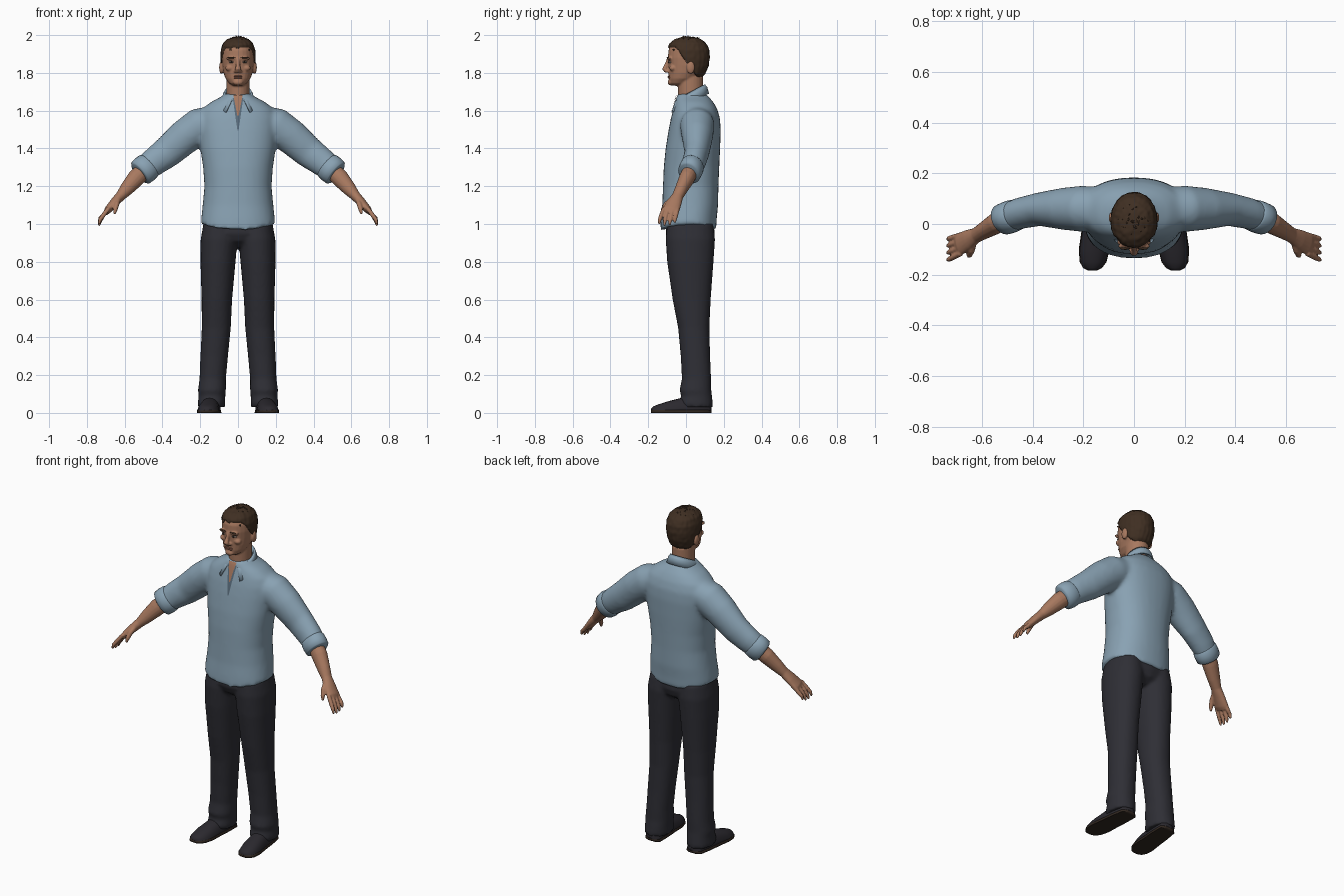
import bpy, bmesh, math, random
from mathutils import Vector, Matrix, noise

if "Cube" in bpy.data.objects:
    bpy.data.objects.remove(bpy.data.objects["Cube"])
random.seed(4)


def material(name, r, g, b):
    m = bpy.data.materials.new(name)
    m.use_nodes = True
    m.diffuse_color = (r, g, b, 1)
    node = m.node_tree.nodes["Principled BSDF"]
    node.inputs["Base Color"].default_value = (r, g, b, 1)
    node.inputs["Roughness"].default_value = 0.8
    return m


SHIRT = material("shirt blue", 0.25, 0.36, 0.45)
SHADE = material("shirt opening", 0.10, 0.15, 0.20)
SKIN = material("skin", 0.39, 0.19, 0.115)
LIPS = material("lips", 0.29, 0.12, 0.08)
HAIR = material("hair brown", 0.05, 0.028, 0.016)
WHITE = material("eye white", 0.40, 0.34, 0.30)
IRIS = material("eye dark", 0.02, 0.014, 0.01)
CLOTH = material("trousers dark", 0.028, 0.028, 0.036)
LEATHER = material("shoe dark", 0.024, 0.022, 0.028)
SOLE = material("sole brown", 0.03, 0.02, 0.014)


def loft(bm, rings, n=24, power=1.0):
    """Skin a list of (centre, u axis, v axis) rings and cap both ends."""
    rows = []
    for c, u, v in rings:
        row = []
        for i in range(n):
            a = math.tau * i / n
            cx, sy = math.cos(a), math.sin(a)
            cx = math.copysign(abs(cx) ** power, cx)
            sy = math.copysign(abs(sy) ** power, sy)
            row.append(bm.verts.new(c + u * cx + v * sy))
        rows.append(row)
    for p, q in zip(rows, rows[1:]):
        for i in range(n):
            j = (i + 1) % n
            bm.faces.new((p[i], p[j], q[j], q[i]))
    bm.faces.new(rows[0])
    bm.faces.new(rows[-1])
    return [v for row in rows for v in row]


def tube(bm, pts, ref=(0, 1, 0), side=1, n=16):
    """Limb through (x, y, z, thickness, width) points."""
    cs = [Vector((p[0] * side, p[1], p[2])) for p in pts]
    rings = []
    for i, p in enumerate(pts):
        t = (cs[min(i + 1, len(cs) - 1)] - cs[max(i - 1, 0)]).normalized()
        v = Vector(ref)
        v = (v - t * v.dot(t)).normalized()
        rings.append((cs[i], t.cross(v) * p[3], v * p[4]))
    return loft(bm, rings, n)


def stack(bm, rows, side=1, power=1.0, n=24):
    """Level rings from (z, centre x, front y, back y, half width)."""
    return loft(bm, [(Vector((x * side, (f + b) / 2, z)), Vector((w, 0, 0)),
                      Vector((0, (b - f) / 2, 0))) for z, x, f, b, w in rows], n, power)


def ball(bm, pos, radii, seg=16):
    m = Matrix.Translation(pos) @ Matrix.Diagonal((*radii, 1))
    bmesh.ops.create_uvsphere(bm, u_segments=seg, v_segments=seg // 2 + 2, radius=1, matrix=m)


def finish(name, bm, mat, voxel=0, smooth=0):
    """Turn a bmesh into an object, optionally fusing its overlapping parts."""
    bmesh.ops.recalc_face_normals(bm, faces=bm.faces)
    me = bpy.data.meshes.new(name)
    bm.to_mesh(me)
    bm.free()
    me.materials.append(mat)
    for p in me.polygons:
        p.use_smooth = True
    ob = bpy.data.objects.new(name, me)
    bpy.context.collection.objects.link(ob)
    if voxel:
        r = ob.modifiers.new("fuse", 'REMESH')
        r.mode, r.voxel_size, r.use_smooth_shade = 'VOXEL', voxel, True
        s = ob.modifiers.new("soften", 'SMOOTH')
        s.factor, s.iterations = 0.5, smooth
    return ob


# Shirt: torso and sleeves fused
bm = bmesh.new()
torso = stack(bm, [(0.965, 0, -.137, .160, .198), (1.03, 0, -.133, .163, .195),
                   (1.10, 0, -.126, .170, .187), (1.20, 0, -.122, .172, .178),
                   (1.30, 0, -.118, .176, .185), (1.40, 0, -.108, .181, .200),
                   (1.50, 0, -.092, .184, .210), (1.56, 0, -.080, .180, .210),
                   (1.61, 0, -.067, .165, .190), (1.645, 0, -.058, .145, .145),
                   (1.675, 0, -.050, .120, .088), (1.69, 0, -.044, .105, .070)], power=0.88, n=32)
for v in torso:
    if v.co.z < 0.97:  # curved hem
        v.co.z += 0.035 * (v.co.x / 0.2) ** 2
for s in (1, -1):
    tube(bm, [(.10, .06, 1.565, .07, .08), (.20, .06, 1.52, .098, .092),
              (.28, .06, 1.463, .093, .083), (.375, .058, 1.38, .084, .066),
              (.45, .042, 1.325, .075, .062), (.50, .025, 1.285, .066, .057)], side=s, n=24)
shirt = finish("shirt", bm, SHIRT, 0.011, 9)

# Rolled sleeve cuffs
bm = bmesh.new()
for s in (1, -1):
    tube(bm, [(.466, .037, 1.314, .066, .056), (.474, .034, 1.307, .074, .063),
              (.495, .026, 1.289, .076, .064), (.516, .018, 1.271, .073, .062),
              (.522, .015, 1.266, .062, .052)], side=s, n=24)
finish("sleeve_cuffs", bm, SHIRT)

# Collar: folded band that is high at the nape and ends in two points
bm = bmesh.new()
rows = []
for i in range(33):
    a = math.radians(-166 + 332 * i / 32)
    f = (1 + math.cos(a)) / 2
    g = 1 - f
    x, y, z = math.sin(a), math.cos(a), 1.665 + 0.075 * f
    tip = math.copysign(0.045 * g ** 5, a)
    rows.append([bm.verts.new(p) for p in (
        (.062 * x, .028 + .064 * y, z - .04), (.069 * x, .028 + .072 * y, z),
        (.079 * x + tip * .4, .03 + .083 * y - .008 * g, z - .016),
        (.090 * x + tip, .03 + .092 * y - .018 * g * g, z - .05 - .025 * g * g))])
for p, q in zip(rows, rows[1:]):
    for k in range(3):
        bm.faces.new((p[k], p[k + 1], q[k + 1], q[k]))
collar = finish("collar", bm, SHIRT)
collar.modifiers.new("cloth", 'SOLIDIFY').thickness = 0.006


# Open neck: thin tapering plates laid on the shirt
def neck_plate(name, top, bottom, w0, w1, mat, lift):
    b = bmesh.new()
    bmesh.ops.create_grid(b, x_segments=6, y_segments=14, size=0.5)
    for v in b.verts:
        t = v.co.y + 0.5
        z = bottom + (top - bottom) * t
        v.co = (v.co.x * (w1 + (w0 - w1) * t), -0.09 + 0.25 * (z - 1.5), z)
    w = finish(name, b, mat).modifiers.new("lay", 'SHRINKWRAP')
    w.target, w.offset, w.wrap_mode = shirt, lift, 'ABOVE_SURFACE'


neck_plate("shirt_slit", 1.665, 1.495, 0.055, 0.006, SHADE, 0.003)
neck_plate("open_chest", 1.68, 1.57, 0.048, 0.006, SKIN, 0.006)

# Trousers: hips and two legs fused
bm = bmesh.new()
stack(bm, [(1.02, 0, -.10, .145, .182), (.95, 0, -.108, .152, .192),
           (.91, 0, -.09, .14, .15), (.88, 0, -.05, .10, .08)])
for s in (1, -1):
    stack(bm, [(1.0, .098, -.10, .145, .085), (.92, .10, -.108, .154, .098),
               (.80, .106, -.10, .146, .093), (.60, .112, -.071, .131, .081),
               (.45, .115, -.042, .124, .077), (.30, .126, -.028, .128, .073),
               (.18, .134, -.022, .133, .070), (.12, .138, -.034, .134, .074),
               (.09, .138, -.026, .138, .071), (.05, .140, -.038, .142, .073),
               (.03, .140, -.028, .142, .071)], side=s, power=0.92)
finish("trousers", bm, CLOTH, 0.010, 4)


# Shoes: half-round uppers over flat soles
def shoes(name, grow, low, high, mat):
    b = bmesh.new()
    for s in (1, -1):
        rings = []
        for y, w, h in ((.136, .02, .04), (.12, .046, .07), (.05, .052, .085), (-.03, .054, .078),
                        (-.10, .058, .060), (-.15, .050, .044), (-.174, .034, .034), (-.184, .014, .024)):
            x = 0.148 - 0.09 * y
            rings.append((Vector((x * s, y, 0)), Vector((w + grow, 0, 0)), Vector((0, 0, h))))
        for v in loft(b, rings, 24, 0.85):
            v.co.z = min(max(v.co.z, low), high)
    ob = finish(name, b, mat)
    ob.data.shade_smooth()


shoes("shoe_uppers", 0, 0.012, 1, LEATHER)
shoes("shoe_soles", 0.003, 0, 0.014, SOLE)

# Forearms and hands
bm = bmesh.new()
for s in (1, -1):
    tube(bm, [(.48, .034, 1.30, .045, .042), (.54, .005, 1.243, .047, .042),
              (.59, -.025, 1.185, .037, .034), (.622, -.044, 1.148, .027, .030),
              (.655, -.062, 1.113, .024, .040), (.688, -.079, 1.075, .020, .045),
              (.70, -.086, 1.058, .012, .040)], side=s)
    for k in range(4):
        off = -.036 + .024 * k
        drop = (0.008, 0, 0.003, 0.016)[k]
        tube(bm, [(.684, -.080 + off, 1.085, .012, .011), (.714, -.092 + off * 1.1, 1.045, .012, .011),
                  (.730, -.098 + off * 1.15, 1.015 + drop, .0105, .010),
                  (.737, -.101 + off * 1.15, .991 + drop, .006, .006)], side=s, n=10)
    tube(bm, [(.632, -.068, 1.135, .014, .014), (.642, -.104, 1.105, .015, .014),
              (.650, -.122, 1.075, .012, .012), (.654, -.128, 1.052, .006, .006)],
         ref=(1, 0, 0), side=s, n=10)
finish("arms_and_hands", bm, SKIN, 0.0045, 2)

# Head: skull, neck, ears and features fused
HEAD = [(1.732, 0, -.072, -.01, .026), (1.745, 0, -.087, .02, .047), (1.77, 0, -.091, .06, .066),
        (1.80, 0, -.092, .095, .077), (1.84, 0, -.093, .112, .083), (1.88, 0, -.096, .118, .086),
        (1.92, 0, -.093, .115, .084), (1.95, 0, -.079, .10, .073), (1.97, 0, -.055, .075, .052),
        (1.98, 0, -.02, .04, .02)]
bm = bmesh.new()
stack(bm, HEAD, power=0.95)
stack(bm, [(1.61, 0, -.04, .09, .064), (1.68, 0, -.042, .09, .061), (1.78, 0, -.045, .092, .062)])
tube(bm, [(0, -.090, 1.878, .010, .010), (0, -.103, 1.845, .010, .010),
          (0, -.113, 1.820, .016, .014), (0, -.105, 1.804, .015, .008)])
ball(bm, (0, -.083, 1.750), (.026, .014, .016))
for s in (1, -1):
    ball(bm, (s * .034, -.087, 1.876), (.030, .013, .009))
    ball(bm, (s * .045, -.070, 1.825), (.022, .018, .016))
    ball(bm, (s * .088, .025, 1.828), (.012, .022, .034))
    ball(bm, (s * .013, -.099, 1.809), (.009, .010, .008))
finish("head", bm, SKIN, 0.005, 2)

# Mouth and eyes
bm = bmesh.new()
for z in (1.782, 1.774):
    ball(bm, (0, -.087, z), (.025, .010, .0045))
finish("lips", bm, LIPS)
for name, dy, r, mat in (("eyes", -.084, (.014, .010, .0055), WHITE),
                         ("irises", -.089, (.0065, .007, .0055), IRIS)):
    bm = bmesh.new()
    for s in (1, -1):
        ball(bm, (s * .034, dy, 1.857), r)
    finish(name, bm, mat)
bm = bmesh.new()
for s in (1, -1):
    ball(bm, (s * .035, -.094, 1.880), (.022, .008, .004))
finish("eyebrows", bm, HAIR)

# Hair: swollen scalp above the hairline, sunk below it, with short tufts
bm = bmesh.new()
stack(bm, HEAD, power=0.95)
bmesh.ops.subdivide_edges(bm, edges=bm.edges[:], cuts=4, use_grid_fill=True)
mid = Vector((0, .015, 1.87))
for v in bm.verts:
    line = max(1.775, min(1.932, 1.86 - 1.4 * v.co.y))
    clump = 0.025 * noise.noise(v.co * 55)
    if v.co.z > line + clump * 0.3:
        v.co = mid + (v.co - mid) * (1.085 + clump)
    else:
        v.co = mid + (v.co - mid) * 0.9
for i in range(60):
    x, y = random.uniform(-.06, .06), random.uniform(-.07, .08)
    up = math.sqrt(max(0.05, 1 - (x / .09) ** 2 - ((y - .015) / .112) ** 2))
    turn = Matrix.Rotation(random.uniform(-.6, .6) + x * 8, 4, 'Y') @ Matrix.Rotation(random.uniform(-.2, .9), 4, 'X')
    bmesh.ops.create_cone(bm, cap_ends=True, segments=6, radius1=.014, radius2=.002, depth=.03,
                          matrix=Matrix.Translation((x, y, 1.868 + .117 * up)) @ turn)
finish("hair", bm, HAIR)
